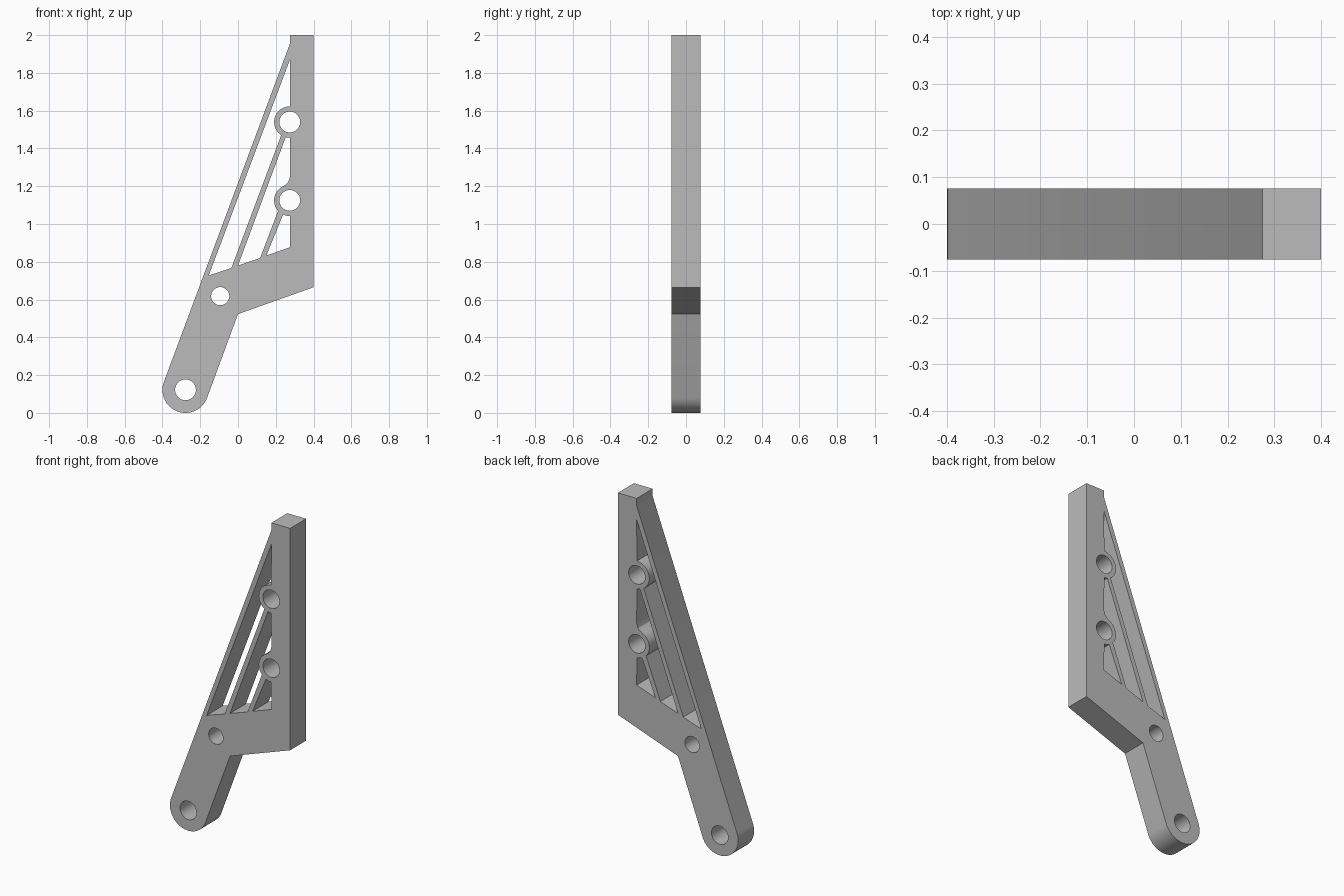
import bpy
from math import cos, sin, radians

cube = bpy.data.objects.get("Cube")
if cube:
    bpy.data.objects.remove(cube)

grey = bpy.data.materials.new("plain grey")
grey.use_nodes = True
grey.diffuse_color = (0.5, 0.5, 0.5, 1)
grey.node_tree.nodes["Principled BSDF"].inputs["Base Color"].default_value = (0.5, 0.5, 0.5, 1)

HALF_DEPTH = 0.076
PIVOT = (-0.278, 0.122)
BOLT = (-0.094, 0.618)
UPPER = (0.274, 1.54)
LOWER = (0.274, 1.125)
BOSS = 0.083      # outer radius of the bosses
POST = 0.275      # inner face of the upright


def arc(centre, radius, start, end, steps=16):
    angles = [radians(start + (end - start) * i / steps) for i in range(steps + 1)]
    return [(centre[0] + radius * cos(a), centre[1] + radius * sin(a)) for a in angles]


def circle(centre, radius):
    return arc(centre, radius, 0, 360, 48)[:-1]


# Outer silhouette: rounded foot, slanted arm, upright post
outline = arc(PIVOT, 0.122, 159.5, 339.5, 32) + [
    (0, 0.523), (0.4, 0.665), (0.4, 2), (POST, 2), (POST, 1.955)]

# Openings between the slanted ribs, shaped around the bosses
long_window = [(-0.155, 0.727), (-0.035, 0.767)] + arc(UPPER, BOSS, 237, 90) + [(POST, 1.87)]
middle_window = ([(0, 0.78)] + arc(UPPER, BOSS, 255, 270, 4)
                 + [(POST, 1.25), (0.266, 1.221)]
                 + arc(LOWER, BOSS, 111, 222) + [(0.117, 0.82)])
small_window = [(0.15, 0.833)] + arc(LOWER, BOSS, 245, 270, 4) + [(POST, 0.877)]

# Round through holes
holes = [circle(PIVOT, 0.055), circle(BOLT, 0.048),
         circle(UPPER, 0.055), circle(LOWER, 0.055)]

# Filled, extruded profile
curve = bpy.data.curves.new("bracket", "CURVE")
curve.dimensions = "2D"
curve.fill_mode = "BOTH"
curve.extrude = HALF_DEPTH
for loop in [outline, long_window, middle_window, small_window] + holes:
    spline = curve.splines.new("POLY")
    spline.points.add(len(loop) - 1)
    for point, (x, z) in zip(spline.points, loop):
        point.co = (x, z, 0, 1)
    spline.use_cyclic_u = True

bracket = bpy.data.objects.new("bracket", curve)
bpy.context.collection.objects.link(bracket)
bracket.rotation_euler.x = radians(90)
curve.materials.append(grey)

# Turn into a mesh and smooth the round surfaces
bpy.ops.object.select_all(action="DESELECT")
bracket.select_set(True)
bpy.context.view_layer.objects.active = bracket
bpy.ops.object.convert(target="MESH")
bpy.ops.object.transform_apply(location=False, rotation=True, scale=False)
bpy.ops.object.mode_set(mode="EDIT")
bpy.ops.mesh.select_all(action="SELECT")
bpy.ops.mesh.remove_doubles(threshold=0.0001)
bpy.ops.mesh.normals_make_consistent(inside=False)
bpy.ops.object.mode_set(mode="OBJECT")
bpy.ops.object.shade_smooth_by_angle(angle=radians(30))
